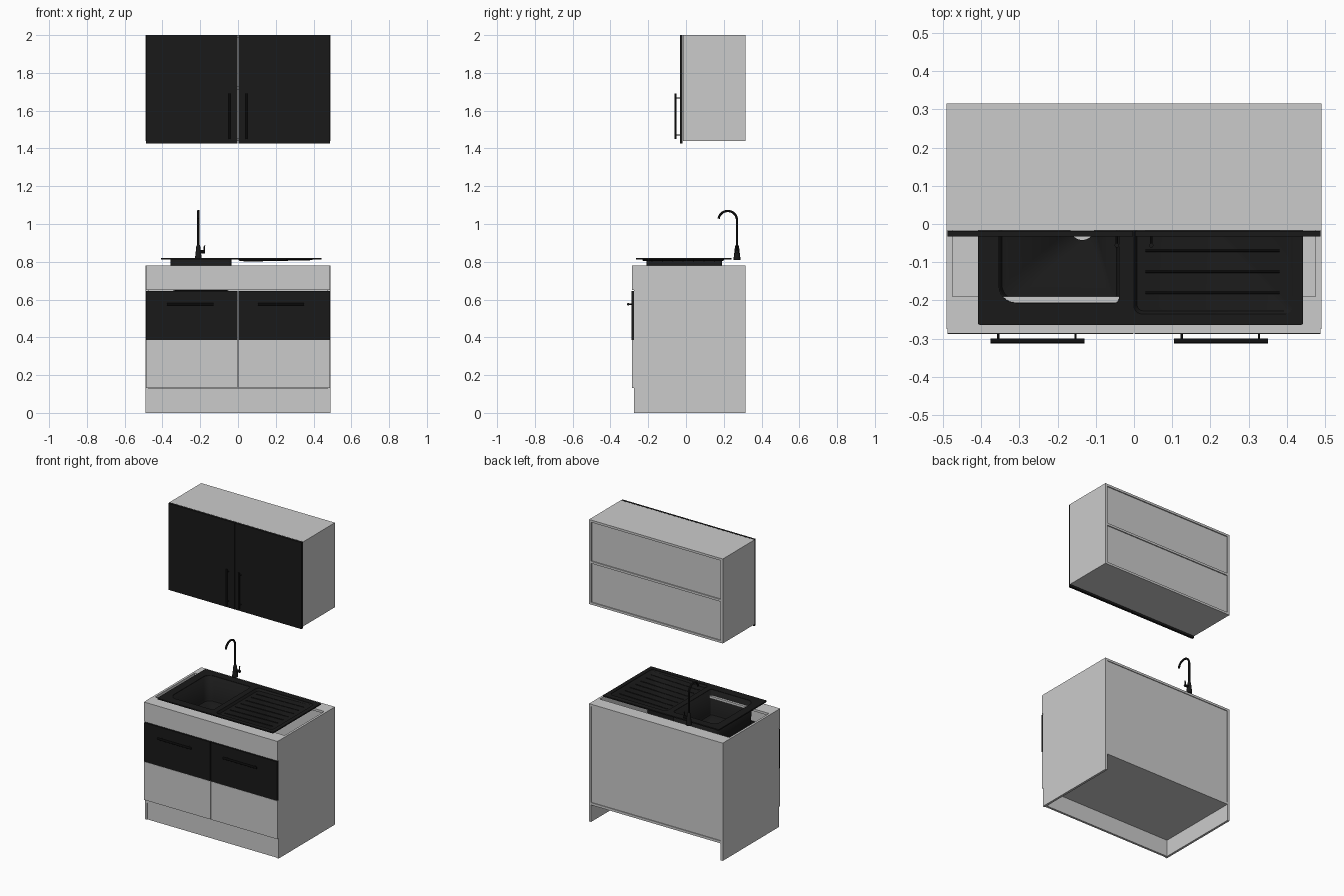
import bpy, bmesh, math

if "Cube" in bpy.data.objects:
    bpy.data.objects.remove(bpy.data.objects["Cube"])

BLACK = bpy.data.materials.new("black")
BLACK.diffuse_color = (0.01, 0.01, 0.01, 1)
BLACK.use_nodes = True
BLACK.node_tree.nodes["Principled BSDF"].inputs["Base Color"].default_value = BLACK.diffuse_color
T = 0.015  # panel thickness


def finish(ob, mat=None, smooth=False):
    if mat:
        ob.data.materials.append(mat)
    if smooth:
        bpy.ops.object.select_all(action='DESELECT')
        ob.select_set(True)
        bpy.context.view_layer.objects.active = ob
        bpy.ops.object.shade_smooth_by_angle(angle=math.radians(35))
    return ob


def from_bmesh(name, bm, mat=None, smooth=False):
    bmesh.ops.recalc_face_normals(bm, faces=bm.faces)
    me = bpy.data.meshes.new(name)
    bm.to_mesh(me)
    bm.free()
    ob = bpy.data.objects.new(name, me)
    bpy.context.collection.objects.link(ob)
    return finish(ob, mat, smooth)


def box(name, x, y, z, mat=None):
    bm = bmesh.new()
    bmesh.ops.create_cube(bm, size=1)
    for v in bm.verts:
        v.co = [(r[0] + r[1]) / 2 + c * (r[1] - r[0]) for r, c in zip((x, y, z), v.co)]
    return from_bmesh(name, bm, mat)


def tube(name, pts, r, mat=BLACK):
    cu = bpy.data.curves.new(name, 'CURVE')
    cu.dimensions = '3D'
    cu.bevel_depth, cu.bevel_resolution, cu.use_fill_caps = r, 3, True
    sp = cu.splines.new('POLY')
    sp.points.add(len(pts) - 1)
    for p, co in zip(sp.points, pts):
        p.co = (*co, 1)
    return to_mesh(name, cu, mat)


def to_mesh(name, cu, mat, smooth=True):
    ob = bpy.data.objects.new(name, cu)
    bpy.context.collection.objects.link(ob)
    bpy.ops.object.select_all(action='DESELECT')
    ob.select_set(True)
    bpy.context.view_layer.objects.active = ob
    bpy.ops.object.convert(target='MESH')
    return finish(bpy.context.object, mat, smooth)


def rounded_rect(x0, x1, y0, y1, rl, rr, n=6):
    """Corner radius rl on the left and rr on the right."""
    pts = []
    for cx, cy, r, a in ((x1 - rr, y1 - rr, rr, 0), (x0 + rl, y1 - rl, rl, 90),
                         (x0 + rl, y0 + rl, rl, 180), (x1 - rr, y0 + rr, rr, 270)):
        for i in range(n + 1):
            t = math.radians(a + 90 * i / n)
            pts.append((cx + r * math.cos(t), cy + r * math.sin(t)))
    return pts


def loft(name, loops, cap=False, thick=0, mat=BLACK):
    bm = bmesh.new()
    rings = [[bm.verts.new(p) for p in lp] for lp in loops]
    for a, b in zip(rings, rings[1:]):
        for i in range(len(a)):
            j = (i + 1) % len(a)
            bm.faces.new((a[i], a[j], b[j], b[i]))
    if cap:
        bm.faces.new(rings[0])
        bm.faces.new(rings[-1])
    ob = from_bmesh(name, bm, mat, True)
    if thick:
        m = ob.modifiers.new("thickness", 'SOLIDIFY')
        m.thickness, m.offset = thick, 0
    return ob


def circle(cx, cy, z, r, n=24):
    return [(cx + r * math.cos(2 * math.pi * i / n), cy + r * math.sin(2 * math.pi * i / n), z)
            for i in range(n)]


# Base cabinet carcass, fronts and handles
for s, side in ((-1, "left"), (1, "right")):
    def span(a, b):
        return tuple(sorted((s * a, s * b)))
    box(f"base_side_{side}", span(0.49 - T, 0.49), (-0.275, 0.315), (0, 0.78))
    box(f"base_door_{side}", span(0.002, 0.488), (-0.286, -0.275), (0.132, 0.385))
    box(f"drawer_front_{side}", span(0.002, 0.488), (-0.288, -0.274), (0.387, 0.645), BLACK)
    box(f"upper_side_{side}", span(0.49 - T, 0.49), (-0.017, 0.315), (1.44, 2.0))
    box(f"upper_door_{side}", span(0.002, 0.488), (-0.033, -0.018), (1.427, 2.0), BLACK)
    # vertical bar handle of the upper door
    hx = s * 0.045
    tube(f"upper_handle_{side}", [(hx, -0.056, 1.45), (hx, -0.056, 1.69)], 0.006)
    for z in (1.472, 1.668):
        tube(f"upper_handle_post_{side}", [(hx, -0.056, z), (hx, -0.03, z)], 0.003)
    # horizontal bar handle of the drawer
    x0 = -0.375 if s < 0 else 0.105
    tube(f"drawer_handle_{side}", [(x0, -0.306, 0.575), (x0 + 0.245, -0.306, 0.575)], 0.007)
    for x in (x0 + 0.02, x0 + 0.222):
        tube(f"drawer_handle_post_{side}", [(x, -0.306, 0.575), (x, -0.28, 0.575)], 0.003)

IN = (-0.475, 0.475)
box("base_top_front_panel", (-0.488, 0.488), (-0.286, -0.275), (0.65, 0.78))
box("base_front_rail", IN, (-0.275, -0.19), (0.78 - T, 0.78))
box("base_back_rail", IN, (0.225, 0.315), (0.78 - T, 0.78))
box("base_bottom", IN, (-0.275, 0.315), (0.112, 0.128))
box("base_back", IN, (0.3, 0.31), (0.128, 0.765))
box("plinth", IN, (-0.27, -0.255), (0, 0.112))

# Upper cabinet carcass
for name, z in (("bottom", 1.44), ("shelf", 1.7125), ("top", 2.0 - T)):
    box(f"upper_{name}", IN, (-0.017, 0.315), (z, z + T))
box("upper_back_lower", IN, (0.298, 0.308), (1.455, 1.7125))
box("upper_back_upper", IN, (0.298, 0.308), (1.7275, 1.985))

# Sink plate with openings for bowl and drainer
bowl = (-0.355, -0.037, -0.208, 0.19)
drain = (0.0, 0.415, -0.235, 0.205)
cu = bpy.data.curves.new("sink_plate", 'CURVE')
cu.dimensions, cu.fill_mode, cu.extrude = '2D', 'BOTH', 0.004
for pts in (rounded_rect(-0.408, 0.442, -0.264, 0.24, 0.006, 0.006),
            rounded_rect(*bowl, 0.045, 0.012), rounded_rect(*drain, 0.02, 0.02)):
    sp = cu.splines.new('POLY')
    sp.points.add(len(pts) - 1)
    for p, co in zip(sp.points, pts):
        p.co = (*co, 0, 1)
    sp.use_cyclic_u = True
to_mesh("sink_plate", cu, BLACK, False).location.z = 0.815


def inset(rect, d, rl, rr, z):
    x0, x1, y0, y1 = rect
    return [(x, y, z(x) if callable(z) else z)
            for x, y in rounded_rect(x0 + d, x1 - d, y0 + d, y1 - d, rl, rr)]


# Bowl with rounded floor edge and open drain
hole = []
for a in (0, 90, 180, 270):
    for i in range(7):
        t = math.radians(a + 5 + 80 * i / 6)
        hole.append((-0.135 + 0.032 * math.cos(t), -0.01 + 0.032 * math.sin(t)))
loft("sink_bowl", [inset(bowl, 0, 0.045, 0.012, 0.817), inset(bowl, 0.003, 0.045, 0.012, 0.665),
                   inset(bowl, 0.008, 0.042, 0.012, 0.653), inset(bowl, 0.02, 0.035, 0.012, 0.648),
                   [(x, y, 0.645) for x, y in hole]], thick=0.004)


# Sloping drainer tray with ribs
def slope(x):
    return 0.803 + 0.008 * max(0, min(1, x / 0.4))


bm = bmesh.new()
rim = [bm.verts.new(p) for p in inset(drain, 0, 0.02, 0.02, 0.817)]
floor = [bm.verts.new(p) for p in inset(drain, 0.008, 0.016, 0.016, slope)]
for i in range(len(rim)):
    j = (i + 1) % len(rim)
    bm.faces.new((rim[i], rim[j], floor[j], floor[i]))
bm.faces.new(floor)
from_bmesh("drainer_tray", bm, BLACK, True)
for i in range(7):
    y = -0.18 + i * 0.055
    tube("drainer_rib", [(0.03, y, slope(0.03)), (0.38, y, slope(0.38))], 0.003)

# Tap: tapered base, swan-neck spout and side lever
tx, ty = -0.21, 0.27
loft("tap_base", [circle(tx, ty, z, r) for z, r in
                  ((0.81, 0.018), (0.818, 0.018), (0.85, 0.014), (0.88, 0.011), (0.89, 0.007))], True)
arc = [math.radians(170 * i / 20) for i in range(21)]
tube("tap_spout", [(tx, ty, 0.87), (tx, ty, 1.018)] +
     [(tx, ty - 0.049 + 0.049 * math.cos(t), 1.02 + 0.049 * math.sin(t)) for t in arc], 0.0065)
tube("tap_lever_hub", [(tx, ty, 0.853), (tx + 0.036, ty, 0.853)], 0.009)
tube("tap_lever", [(tx + 0.03, ty, 0.853), (tx + 0.033, ty, 0.886)], 0.004)
